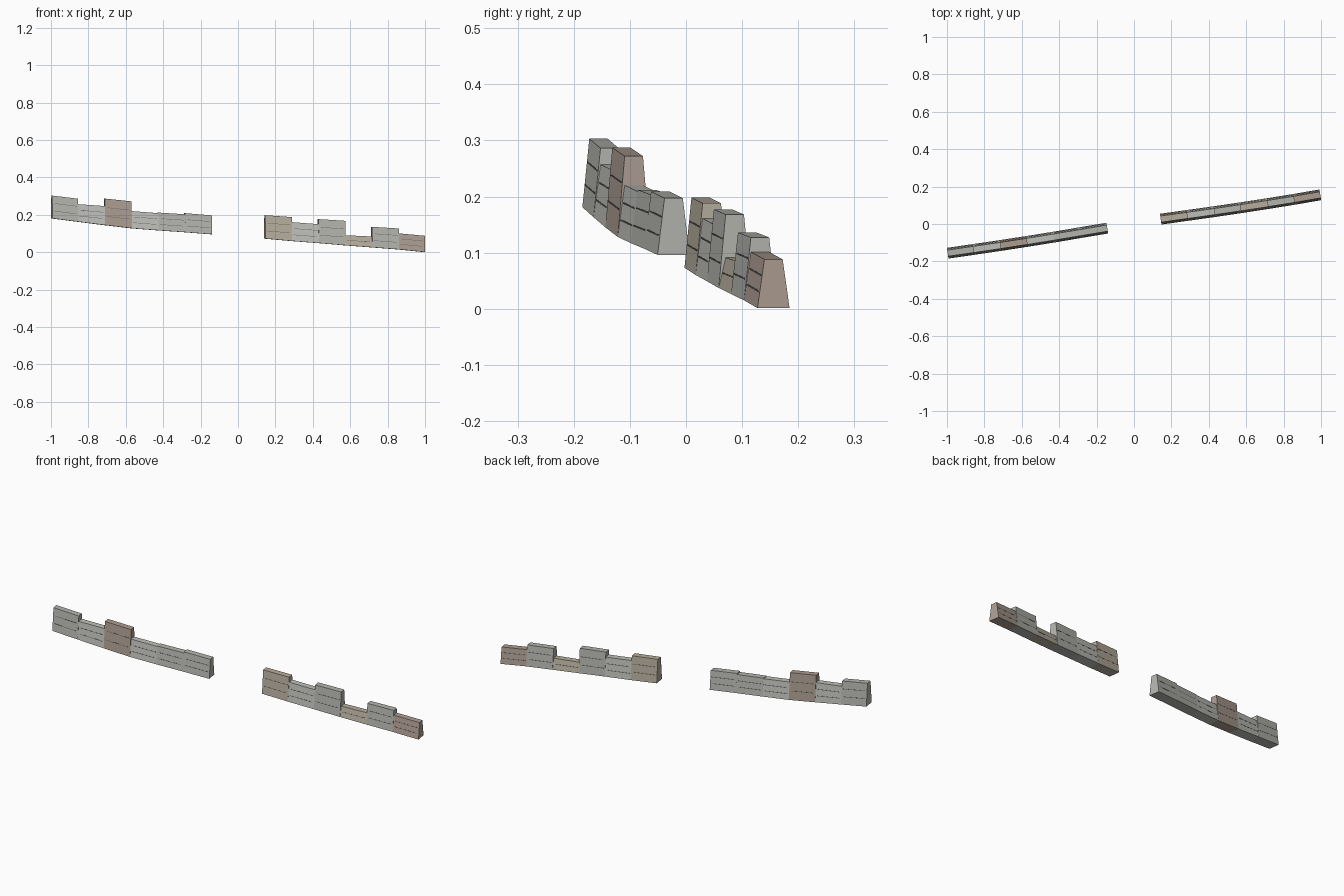
import bpy
import bmesh
from mathutils import Vector

if "Cube" in bpy.data.objects:
    bpy.data.objects.remove(bpy.data.objects["Cube"])

BASE_HALF, TOP_HALF = 0.029, 0.0165
STEP = 1 / 7

# Ground line joints (centre y, base z) along each run, left to right
left_line = [(-0.156, 0.181), (-0.136, 0.163), (-0.115, 0.145), (-0.093, 0.128),
             (-0.070, 0.117), (-0.046, 0.107), (-0.022, 0.096)]
right_line = [(0.026, 0.073), (0.046, 0.060), (0.066, 0.049), (0.087, 0.037),
              (0.109, 0.026), (0.132, 0.015), (0.156, 0.001)]

# Top heights of each segment (left end, right end)
left_tops = [(0.303, 0.286), (0.257, 0.247), (0.287, 0.272),
             (0.220, 0.209), (0.212, 0.203), (0.209, 0.197)]
right_tops = [(0.198, 0.188), (0.161, 0.150), (0.177, 0.168),
              (0.091, 0.084), (0.136, 0.127), (0.101, 0.088)]

colours = {
    "grey_stone": (0.46, 0.46, 0.43, 1),
    "pale_stone": (0.52, 0.52, 0.49, 1),
    "brown_stone": (0.42, 0.34, 0.29, 1),
    "tan_stone": (0.47, 0.42, 0.34, 1),
    "mortar": (0.16, 0.15, 0.14, 1),
}
mats = {}
for key, col in colours.items():
    mats[key] = bpy.data.materials.new(key)
    mats[key].diffuse_color = col

left_mats = ["grey_stone", "pale_stone", "brown_stone", "pale_stone", "grey_stone", "grey_stone"]
right_mats = ["tan_stone", "pale_stone", "grey_stone", "tan_stone", "grey_stone", "brown_stone"]


def half_width(f):
    return BASE_HALF + (TOP_HALF - BASE_HALF) * f


def prism(name, rings, mat):
    """Box between two four-cornered end sections."""
    bm = bmesh.new()
    a, b = [[bm.verts.new(p) for p in ring] for ring in rings]
    bm.faces.new(a)
    bm.faces.new(b[::-1])
    for i in range(4):
        j = (i + 1) % 4
        bm.faces.new((a[j], a[i], b[i], b[j]))
    bmesh.ops.recalc_face_normals(bm, faces=bm.faces)
    mesh = bpy.data.meshes.new(name)
    bm.to_mesh(mesh)
    bm.free()
    mesh.materials.append(mats[mat])
    obj = bpy.data.objects.new(name, mesh)
    bpy.context.collection.objects.link(obj)


def section(base, top_z, side, f0, f1, grow=0.0):
    """Tapered cross-section between height fractions f0 and f1."""
    h = top_z - base.z
    pts = []
    for f, s in ((f0, -1), (f0, 1), (f1, 1), (f1, -1)):
        p = base + side * s * (half_width(f) + grow)
        p.z = base.z + h * f
        pts.append(p)
    return pts


def build_run(label, x0, line, tops, stones):
    joints = [Vector((x0 + STEP * i, y, z)) for i, (y, z) in enumerate(line)]
    # Joint sides stand square to the run, so neighbours meet cleanly
    sides = []
    for i in range(len(joints)):
        t = joints[min(i + 1, 6)] - joints[max(i - 1, 0)]
        sides.append(Vector((-t.y, t.x, 0)).normalized())
    # Pull the outer ends in so corners stay inside the overall length
    joints[0].x += 0.004 if x0 < 0 else 0
    joints[6].x -= 0.004 if x0 > 0 else 0
    for i, (za, zb) in enumerate(tops):
        a, b = joints[i], joints[i + 1]
        sa, sb = sides[i], sides[i + 1]
        prism(f"{label}_wall_segment_{i + 1}",
              [section(a, za, sa, 0, 1), section(b, zb, sb, 0, 1)], stones[i])
        # Thin mortar courses, barely proud of the stone
        t = 0.0012 / (za - a.z)
        courses = (1 / 3, 2 / 3) if za - a.z > 0.06 else (0.5,)
        for k, f in enumerate(courses):
            u, v = 0.05 + 0.04 * k, 0.91 + 0.04 * k
            rings = [section(a.lerp(b, w), za + (zb - za) * w, sa.lerp(sb, w),
                             f - t, f + t, 0.0007) for w in (u, v)]
            prism(f"{label}_mortar_{i + 1}_{k + 1}", rings, "mortar")


build_run("left", -1.0, left_line, left_tops, left_mats)
build_run("right", STEP, right_line, right_tops, right_mats)

for m in bpy.data.materials:
    if m.users and not m.is_grease_pencil:
        m.use_nodes = True
        m.node_tree.nodes["Principled BSDF"].inputs["Base Color"].default_value = m.diffuse_color
